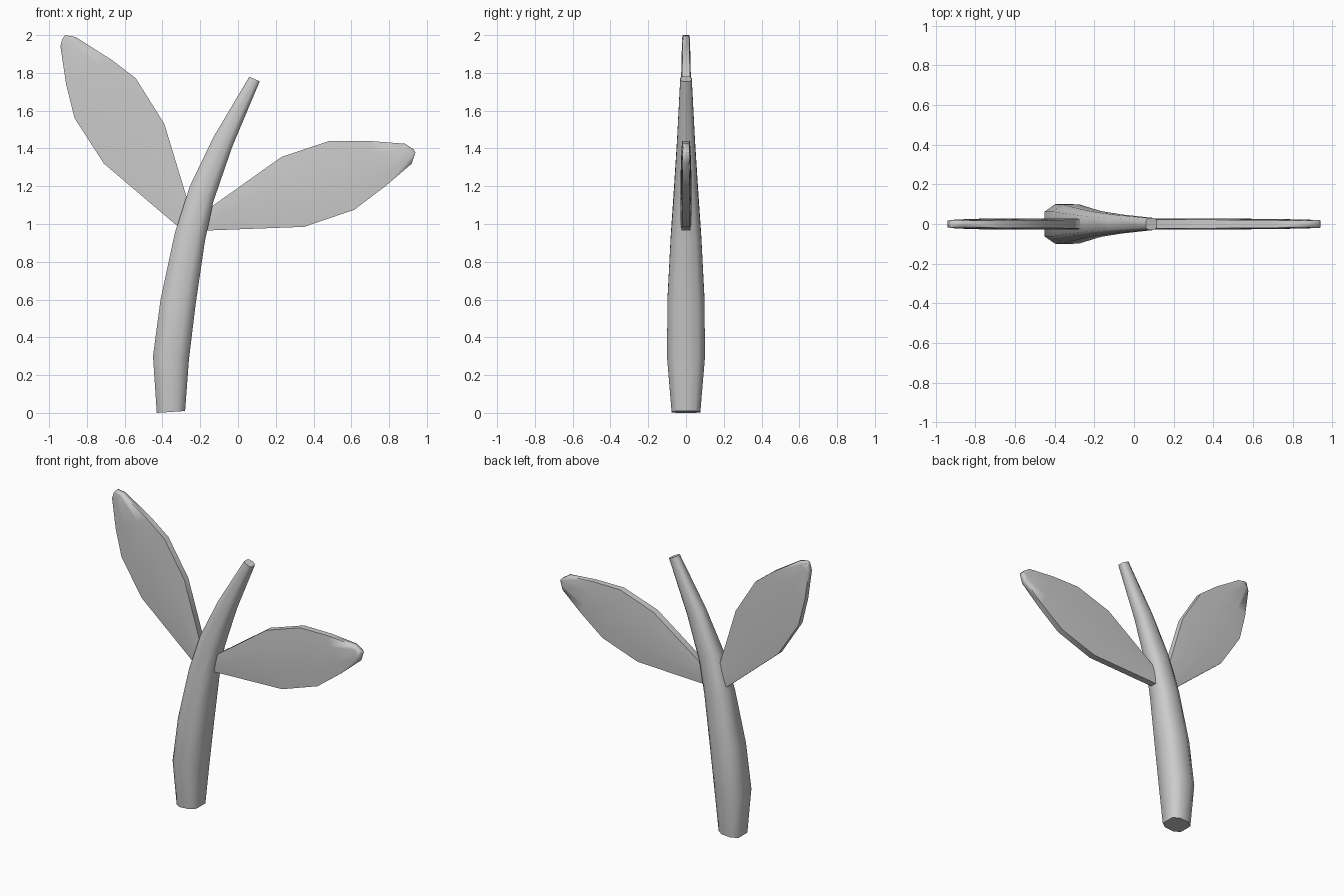
import bpy, math

cube = bpy.data.objects.get("Cube")
if cube:
    bpy.data.objects.remove(cube)

grey = bpy.data.materials.new("light grey")
grey.use_nodes = True
COLOUR = (0.6, 0.6, 0.6, 1)
grey.diffuse_color = COLOUR
grey.node_tree.nodes["Principled BSDF"].inputs["Base Color"].default_value = COLOUR


def loft(name, sections, edge):
    """Skin a flat-sided section along pairs of outline points.
    Each section is (x, z) on one side, (x, z) on the other, half depth."""
    shape = [(1, -edge), (1, edge), (0.45, 0.95), (-0.45, 0.95),
             (-1, edge), (-1, -edge), (-0.45, -0.95), (0.45, -0.95)]
    n = len(shape)
    verts, faces = [], []
    for (ax, az), (bx, bz), depth in sections:
        for u, v in shape:
            verts.append(((ax + bx) / 2 + u * (bx - ax) / 2, v * depth,
                          (az + bz) / 2 + u * (bz - az) / 2))
    for r in range(len(sections) - 1):
        for i in range(n):
            j = (i + 1) % n
            faces.append((r * n + i, r * n + j, (r + 1) * n + j, (r + 1) * n + i))
    faces.append(tuple(reversed(range(n))))
    faces.append(tuple(range(len(verts) - n, len(verts))))
    mesh = bpy.data.meshes.new(name)
    mesh.from_pydata(verts, [], faces)
    mesh.materials.append(grey)
    obj = bpy.data.objects.new(name, mesh)
    bpy.context.collection.objects.link(obj)
    # consistent outward normals and smooth sides
    bpy.ops.object.select_all(action='DESELECT')
    obj.select_set(True)
    bpy.context.view_layer.objects.active = obj
    bpy.ops.object.mode_set(mode='EDIT')
    bpy.ops.mesh.select_all(action='SELECT')
    bpy.ops.mesh.normals_make_consistent(inside=False)
    bpy.ops.object.mode_set(mode='OBJECT')
    bpy.ops.object.shade_smooth_by_angle(angle=math.radians(75))
    return obj


# curved, tapering stem
loft("stem", [
    ((-0.43, 0.0), (-0.28, 0.01), 0.08),
    ((-0.45, 0.30), (-0.26, 0.28), 0.105),
    ((-0.41, 0.60), (-0.225, 0.57), 0.104),
    ((-0.335, 0.95), (-0.175, 0.91), 0.085),
    ((-0.255, 1.20), (-0.13, 1.12), 0.068),
    ((-0.13, 1.46), (-0.03, 1.41), 0.05),
    ((0.06, 1.78), (0.115, 1.755), 0.032),
], 0.6)

# upright leaf on the right side
loft("right_leaf", [
    ((-0.31, 0.98), (-0.25, 1.07), 0.03),
    ((-0.71, 1.32), (-0.39, 1.53), 0.028),
    ((-0.865, 1.56), (-0.54, 1.77), 0.028),
    ((-0.91, 1.74), (-0.67, 1.87), 0.026),
    ((-0.94, 1.94), (-0.86, 1.99), 0.022),
    ((-0.93, 1.98), (-0.915, 2.0), 0.02),
], 0.75)

# spreading leaf on the left side
loft("left_leaf", [
    ((-0.18, 0.965), (-0.15, 1.085), 0.03),
    ((0.35, 0.985), (0.23, 1.355), 0.03),
    ((0.615, 1.075), (0.485, 1.44), 0.028),
    ((0.78, 1.20), (0.69, 1.44), 0.026),
    ((0.92, 1.32), (0.885, 1.425), 0.022),
    ((0.94, 1.38), (0.93, 1.395), 0.02),
], 0.75)
